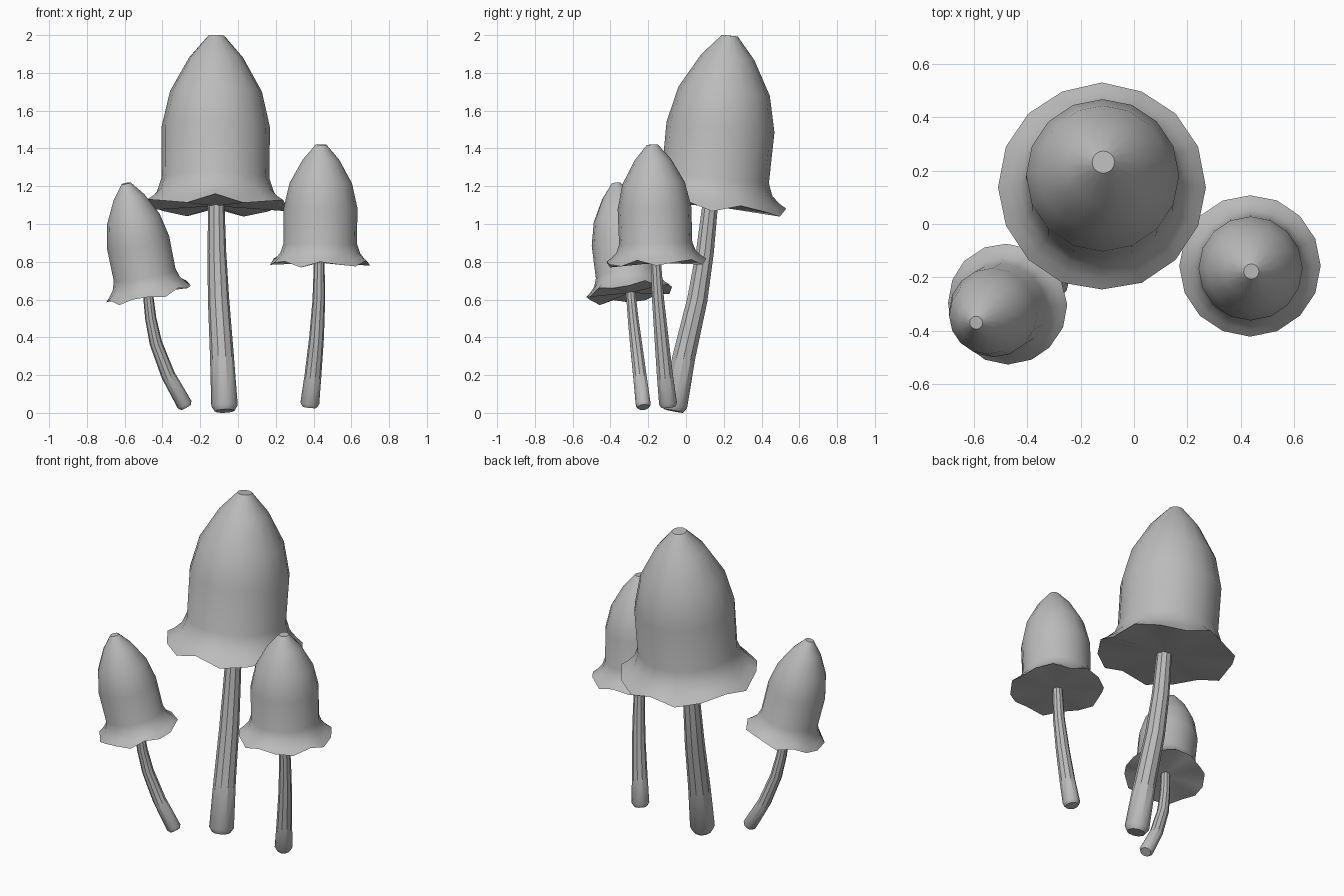
import bpy, bmesh, math
from mathutils import Vector

cube = bpy.data.objects.get("Cube")
if cube:
    bpy.data.objects.remove(cube, do_unlink=True)

GREY = (0.5, 0.5, 0.5, 1.0)
grey = bpy.data.materials.new("plain grey")
grey.use_nodes = True
grey.diffuse_color = GREY
grey.node_tree.nodes["Principled BSDF"].inputs["Base Color"].default_value = GREY

# Cap outline: radius and height above the rim, from rim to tip
CAP = [(.39, 0), (.35, .035), (.31, .08), (.285, .15), (.287, .42),
       (.243, .61), (.142, .79), (.042, .905)]
CAP_SIDES, STEM_SIDES = 16, 10


def loft(name, rings, closed_start=None):
    """Skin a list of vertex rings and close both ends."""
    bm = bmesh.new()
    rows = [[bm.verts.new(p) for p in ring] for ring in rings]
    n = len(rows[0])
    for a, b in zip(rows, rows[1:]):
        for i in range(n):
            j = (i + 1) % n
            bm.faces.new((a[i], a[j], b[j], b[i]))
    bm.faces.new(rows[-1])
    if closed_start is None:
        bm.faces.new(rows[0])
    else:
        hub = bm.verts.new(closed_start)
        for i in range(n):
            bm.faces.new((hub, rows[0][(i + 1) % n], rows[0][i]))
    bmesh.ops.recalc_face_normals(bm, faces=bm.faces[:])
    mesh = bpy.data.meshes.new(name)
    bm.to_mesh(mesh)
    bm.free()
    mesh.materials.append(grey)
    obj = bpy.data.objects.new(name, mesh)
    bpy.context.collection.objects.link(obj)
    bpy.ops.object.select_all(action='DESELECT')
    obj.select_set(True)
    bpy.context.view_layer.objects.active = obj
    bpy.ops.object.shade_smooth_by_angle(angle=math.radians(35))
    return obj


def cap(name, rim, tip, width, phase):
    """Bell cap with a wavy rim, leaning from the rim centre to the tip."""
    rim, tip = Vector(rim), Vector(tip)
    axis = tip - rim
    turn = Vector((0, 0, 1)).rotation_difference(axis)
    tall = axis.length / CAP[-1][1]
    rings = []
    for k, (r, z) in enumerate(CAP):
        wave = (.026, .014, .005)[k] if k < 3 else 0
        ring = []
        for i in range(CAP_SIDES):
            a = math.tau * i / CAP_SIDES
            h = z * tall + wave * width * math.cos(6 * (a + phase))
            ring.append(rim + turn @ Vector((r * width * math.cos(a), r * width * math.sin(a), h)))
        rings.append(ring)
    return loft(name, rings, rim)


def stem(name, path, r_base, r_top):
    """Bent tapering stem with a chamfered foot."""
    pts = [Vector(p) for p in path]
    foot = pts[0] + (pts[1] - pts[0]).normalized() * r_base * .4
    pts.insert(1, foot)
    rings = []
    for k, p in enumerate(pts):
        along = pts[min(k + 1, len(pts) - 1)] - pts[max(k - 1, 0)]
        turn = Vector((0, 0, 1)).rotation_difference(along)
        t = max(k - 1, 0) / (len(pts) - 2)
        r = (r_base + (r_top - r_base) * t) * (.75 if k == 0 else 1)
        rings.append([p + turn @ Vector((r * math.cos(a), r * math.sin(a), 0))
                      for a in (math.tau * i / STEM_SIDES for i in range(STEM_SIDES))])
    return loft(name, rings)


# Tall middle mushroom
cap("tall_cap", (-.12, .14, 1.095), (-.115, .232, 1.997), 1, math.pi / 2)
stem("tall_stem", [(-.07, -.065, .01), (-.085, -.01, .3), (-.103, .06, .6),
                   (-.112, .1, .85), (-.115, .13, 1.12)], .07, .043)

# Mushroom on the left
cap("left_cap", (.435, -.157, .795), (.44, -.178, 1.42), .68, math.pi / 2 - .12)
stem("left_stem", [(.378, -.093, .03), (.397, -.112, .2), (.416, -.13, .4),
                   (.428, -.148, .6), (.43, -.16, .81)], .05, .028)

# Leaning mushroom on the right
cap("right_cap", (-.475, -.3, .635), (-.592, -.37, 1.215), .585, math.pi / 2 + .2)
stem("right_stem", [(-.275, -.225, .03), (-.37, -.245, .2), (-.435, -.265, .37),
                    (-.462, -.28, .5), (-.48, -.295, .66)], .041, .026)
